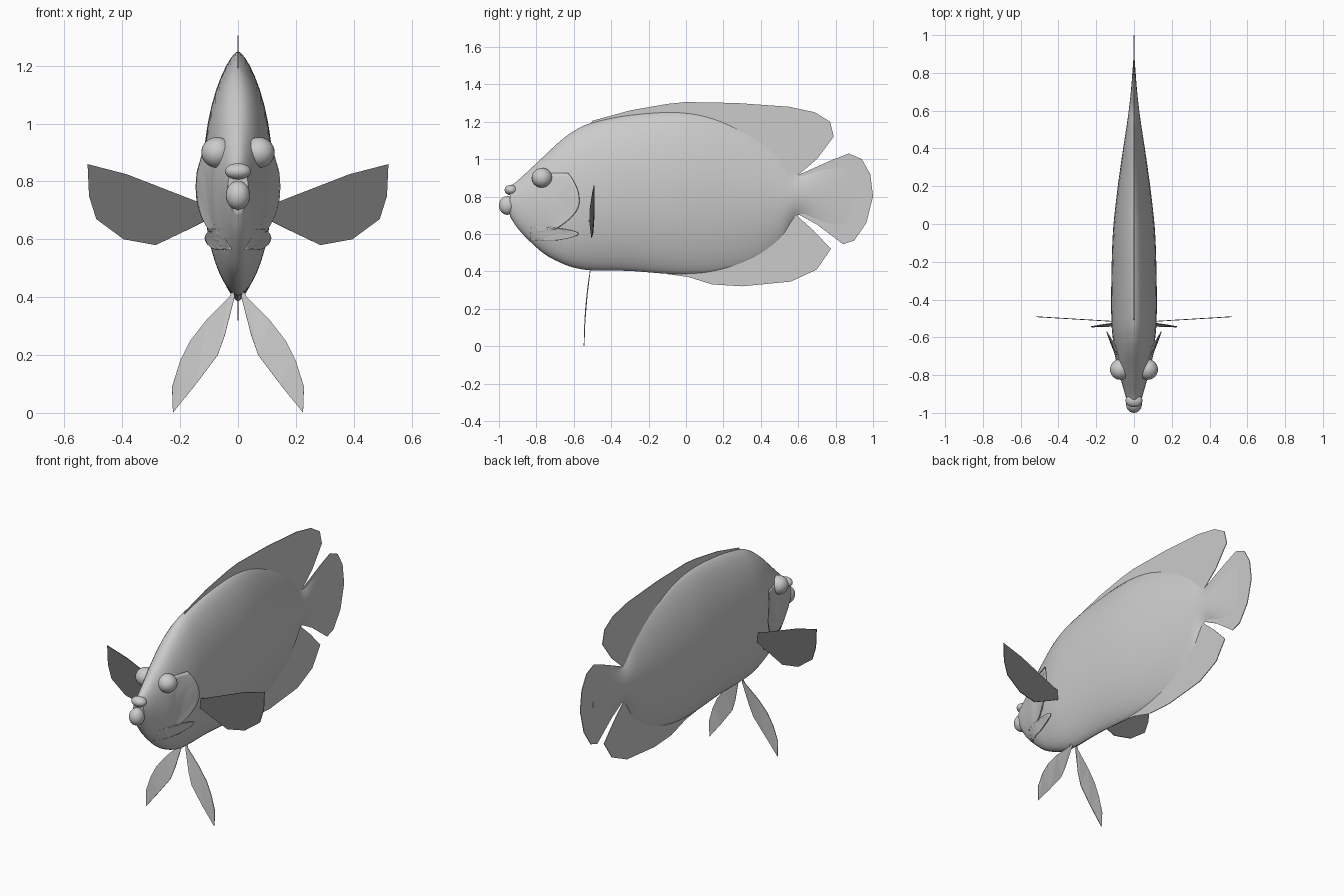
import bpy, bmesh, math
from mathutils import Vector, Matrix

cube = bpy.data.objects.get("Cube")
if cube:
    bpy.data.objects.remove(cube, do_unlink=True)


def material(name, value):
    mat = bpy.data.materials.new(name)
    mat.use_nodes = True
    colour = (value, value, value, 1)
    mat.diffuse_color = colour
    mat.node_tree.nodes["Principled BSDF"].inputs["Base Color"].default_value = colour
    return mat


LIGHT_GREY = material("light_grey", 0.6)
DARK_GREY = material("dark_grey", 0.16)


def finish(name, bm, mat, smooth=True, thickness=0, mirror=False):
    """Turn a bmesh into an object with optional thickness and mirroring."""
    bmesh.ops.recalc_face_normals(bm, faces=bm.faces)
    mesh = bpy.data.meshes.new(name)
    bm.to_mesh(mesh)
    bm.free()
    mesh.materials.append(mat)
    obj = bpy.data.objects.new(name, mesh)
    bpy.context.collection.objects.link(obj)
    if smooth:
        bpy.ops.object.select_all(action="DESELECT")
        obj.select_set(True)
        bpy.context.view_layer.objects.active = obj
        bpy.ops.object.shade_smooth_by_angle(angle=math.radians(40))
    if thickness:
        solid = obj.modifiers.new("thickness", "SOLIDIFY")
        solid.thickness = thickness
        solid.offset = 0
    if mirror:
        obj.modifiers.new("mirror", "MIRROR")
    return obj


def smooth_path(points, steps):
    """Catmull-Rom interpolation of tuples of any length."""
    pts = [Vector(p) for p in points]
    pts = [pts[0]] + pts + [pts[-1]]
    result = []
    for a, b, c, d in zip(pts, pts[1:], pts[2:], pts[3:]):
        for i in range(steps):
            t = i / steps
            result.append(b + (c - a) * (t / 2)
                          + (a * 2 - b * 5 + c * 4 - d) * (t * t / 2)
                          + (b * 3 - a - c * 3 + d) * (t ** 3 / 2))
    return result + [pts[-1]]


def bridge(bm, rows, closed):
    """Join consecutive rows of vertices with quads."""
    for low, high in zip(rows, rows[1:]):
        n = len(low)
        for i in range(n if closed else n - 1):
            j = (i + 1) % n
            bm.faces.new((low[i], low[j], high[j], high[i]))


# Body stations: y, belly height, back height, half width, edge sharpness
STATIONS = [
    (-.94, .69, .855, .036, 1), (-.9, .63, .885, .048, 1),
    (-.84, .565, .94, .065, 1), (-.76, .495, 1.015, .088, 1),
    (-.68, .45, 1.09, .1, 1), (-.6, .42, 1.15, .113, 1.1),
    (-.5, .405, 1.195, .12, 1.2), (-.3, .402, 1.235, .12, 1.3),
    (-.05, .385, 1.25, .112, 1.4), (.15, .4, 1.215, .092, 1.6),
    (.35, .465, 1.12, .065, 1.8), (.5, .57, 1.01, .042, 1.9),
    (.6, .7, .915, .028, 2), (.72, .66, .95, .015, 2),
    (.88, .6, .99, .003, 2),
]
RINGS = smooth_path(STATIONS, 6)


def body_x(y, z):
    """Half width of the body at a given length and height."""
    _, low, high, width, edge = min(RINGS, key=lambda r: abs(r[0] - y))
    s = (2 * z - low - high) / (high - low)
    return width * max(0, 1 - s * s) ** (edge / 2)


# Body with the tail stalk
bm = bmesh.new()
rows = []
for y, low, high, width, edge in RINGS:
    row = []
    for i in range(40):
        a = math.tau * i / 40
        x = math.copysign(width * abs(math.cos(a)) ** edge, math.cos(a))
        z = (low + high) / 2 + (high - low) / 2 * math.sin(a)
        row.append(bm.verts.new((x, y, z)))
    rows.append(row)
bridge(bm, rows, True)
bm.faces.new(rows[0])
bm.faces.new(rows[-1])
finish("body", bm, LIGHT_GREY)


# Lips and eyes
def ellipsoid(name, centre, radii, mirror=False):
    bm = bmesh.new()
    place = Matrix.Translation(centre) @ Matrix.Diagonal((*radii, 1))
    bmesh.ops.create_uvsphere(bm, u_segments=24, v_segments=14, radius=1, matrix=place)
    finish(name, bm, LIGHT_GREY, mirror=mirror)


ellipsoid("upper_lip", (0, -.935, .835), (.045, .035, .028))
ellipsoid("lower_lip", (0, -.955, .752), (.042, .045, .05))
ellipsoid("eyes", (.072, -.77, .9), (.055, .055, .053), mirror=True)


# Gill flaps: shells that follow the body and flare towards the rear
def gill(name, mid, half, front, rear, sweep_low, sweep_high, flare):
    bm = bmesh.new()
    rows = []
    for i in range(17):
        s = i / 8 - 1
        back = rear - (sweep_low if s < 0 else sweep_high) * s * s
        row = []
        for j in range(13):
            u = j / 12
            y, z = front + (back - front) * u, mid + half * s
            lift = flare * u * u * (1 - .7 * s * s) - .004 * (1 - u)
            row.append(bm.verts.new((body_x(y, z) + lift, y, z)))
        rows.append(row)
    bridge(bm, rows, False)
    finish(name, bm, LIGHT_GREY, thickness=.005, mirror=True)


gill("gill_covers", .775, .15, -.76, -.57, .13, .06, .028)
gill("lower_gill_flaps", .6, .035, -.83, -.575, .12, .14, .014)


# Fins: flat outlines placed by a mapping function
def fin(name, outline, place, mat=LIGHT_GREY, mirror=False):
    bm = bmesh.new()
    face = bm.faces.new([bm.verts.new(place(a, b)) for a, b in outline])
    bmesh.ops.triangulate(bm, faces=[face])
    finish(name, bm, mat, smooth=False, thickness=.004, mirror=mirror)


def upright(y, z):
    return 0, y, z


fin("dorsal_fin", [
    (-.52, 1.17), (-.5, 1.205), (-.3, 1.26), (-.1, 1.295), (0, 1.305), (.27, 1.3),
    (.55, 1.28), (.69, 1.25), (.77, 1.2), (.79, 1.12), (.7, 1), (.6, .915),
    (.5, .9), (.3, 1.05), (0, 1.15)], upright)
fin("anal_fin", [
    (-.15, .42), (-.1, .385), (.05, .365), (.14, .33), (.3, .32), (.56, .345),
    (.7, .41), (.775, .52), (.68, .62), (.59, .7), (.5, .7), (.3, .55)], upright)
fin("tail_fin", [
    (.56, .74), (.6, .705), (.7, .65), (.84, .545), (.9, .565), (.965, .66),
    (1, .8), (.985, .92), (.94, 1), (.87, 1.03), (.78, .995), (.6, .915),
    (.56, .88)], upright)

fin("pectoral_fins", [
    (.1, .72), (.14, .73), (.385, .825), (.52, .86), (.515, .75), (.49, .67),
    (.395, .6), (.285, .58), (.18, .63), (.1, .67)],
    lambda x, z: (x, -.522 + .06 * x, z), DARK_GREY, mirror=True)
fin("pelvic_fins", [
    (.015, .43), (.03, .4), (.11, .32), (.165, .25), (.2, .18), (.228, .09),
    (.225, 0), (.145, .1), (.07, .2), (.045, .27), (.012, .4)],
    lambda x, z: (x, -.545 + .2 * z * z, z), mirror=True)
